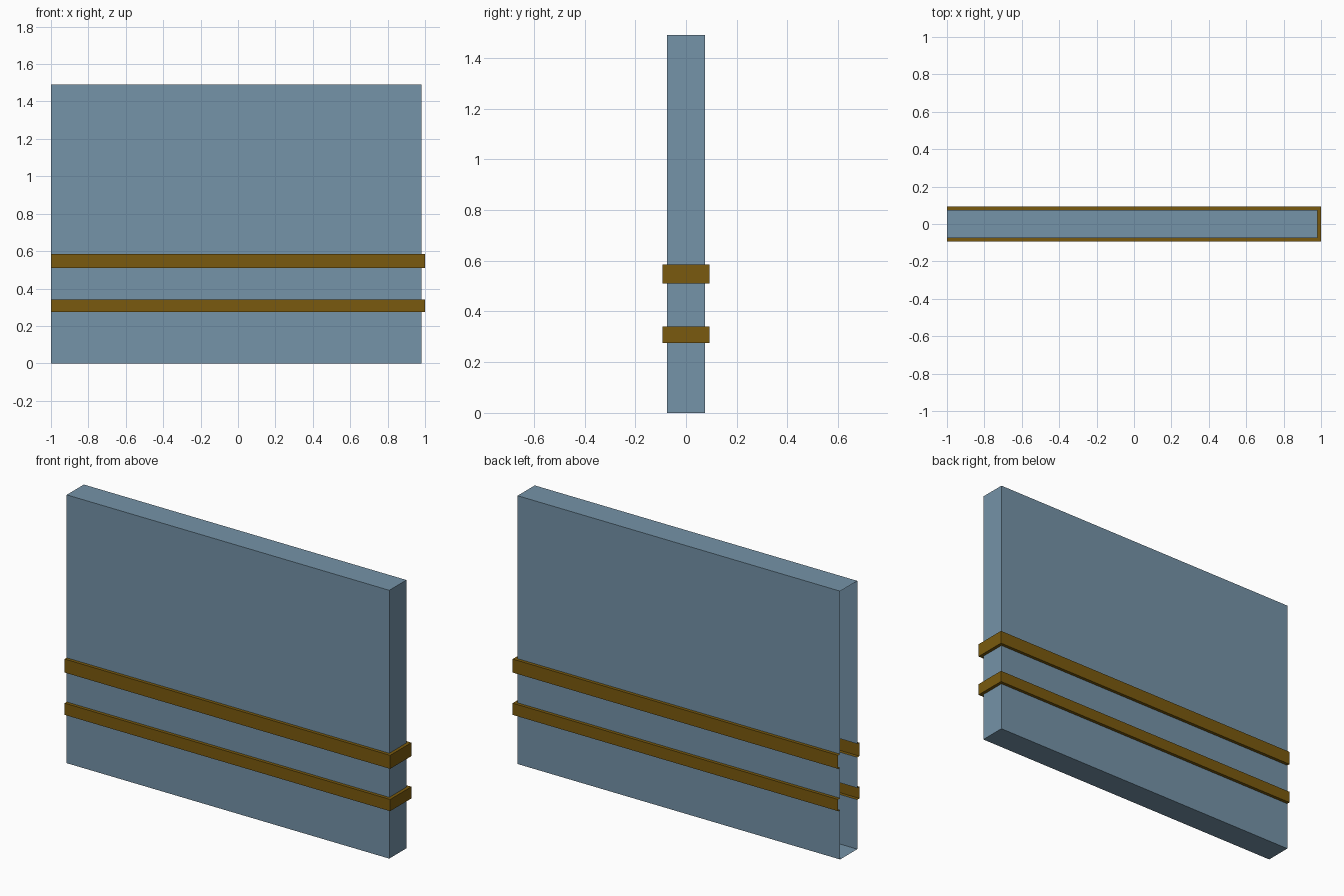
import bpy

if "Cube" in bpy.data.objects:
    bpy.data.objects.remove(bpy.data.objects["Cube"])

# Overall sizes
LEFT, RIGHT, HALF = -1.0, 0.982, 0.075
TOP, LIP = 1.49, 0.018
BANDS = [(0.275, 0.34), (0.51, 0.585)]


def srgb(r, g, b):
    def lin(c):
        c /= 255
        return c / 12.92 if c <= 0.04045 else ((c + 0.055) / 1.055) ** 2.4
    return (lin(r), lin(g), lin(b), 1.0)


def material(name, rgb):
    m = bpy.data.materials.new(name)
    m.diffuse_color = srgb(*rgb)
    m.use_nodes = True
    m.node_tree.nodes["Principled BSDF"].inputs["Base Color"].default_value = m.diffuse_color
    return m


blue = material("slate_blue", (117, 147, 168))
brown = material("band_brown", (122, 90, 14))


def u_path(z, out):
    """U-shaped outline, open at the left end, pushed outward by out."""
    h, r = HALF + out, RIGHT + out
    return [(LEFT, -h, z), (r, -h, z), (r, h, z), (LEFT, h, z)]


def shell(name, rows, mat, bottom=False, top=False):
    """Skin a stack of (height, outset) outlines with outward-facing quads."""
    verts = [p for z, out in rows for p in u_path(z, out)]
    faces = []
    for j in range(len(rows) - 1):
        for i in range(3):
            a = 4 * j + i
            faces.append((a, a + 1, a + 5, a + 4))
    if bottom:
        faces.append((3, 2, 1, 0))
    if top:
        n = len(verts) - 4
        faces.append((n, n + 1, n + 2, n + 3))
    me = bpy.data.meshes.new(name)
    me.from_pydata(verts, [], faces)
    me.materials.append(mat)
    ob = bpy.data.objects.new(name, me)
    bpy.context.collection.objects.link(ob)
    return ob


# Wall panels between the bands
(a0, a1), (b0, b1) = BANDS
shell("lower_wall", [(0, 0), (a0, 0)], blue, bottom=True)
shell("middle_wall", [(a1, 0), (b0, 0)], blue)
shell("upper_wall", [(b1, 0), (TOP, 0)], blue, top=True)

# Raised bands with their upper and lower lips
for name, (z0, z1) in zip(("lower_band", "upper_band"), BANDS):
    shell(name, [(z0, 0), (z0, LIP), (z1, LIP), (z1, 0)], brown)
